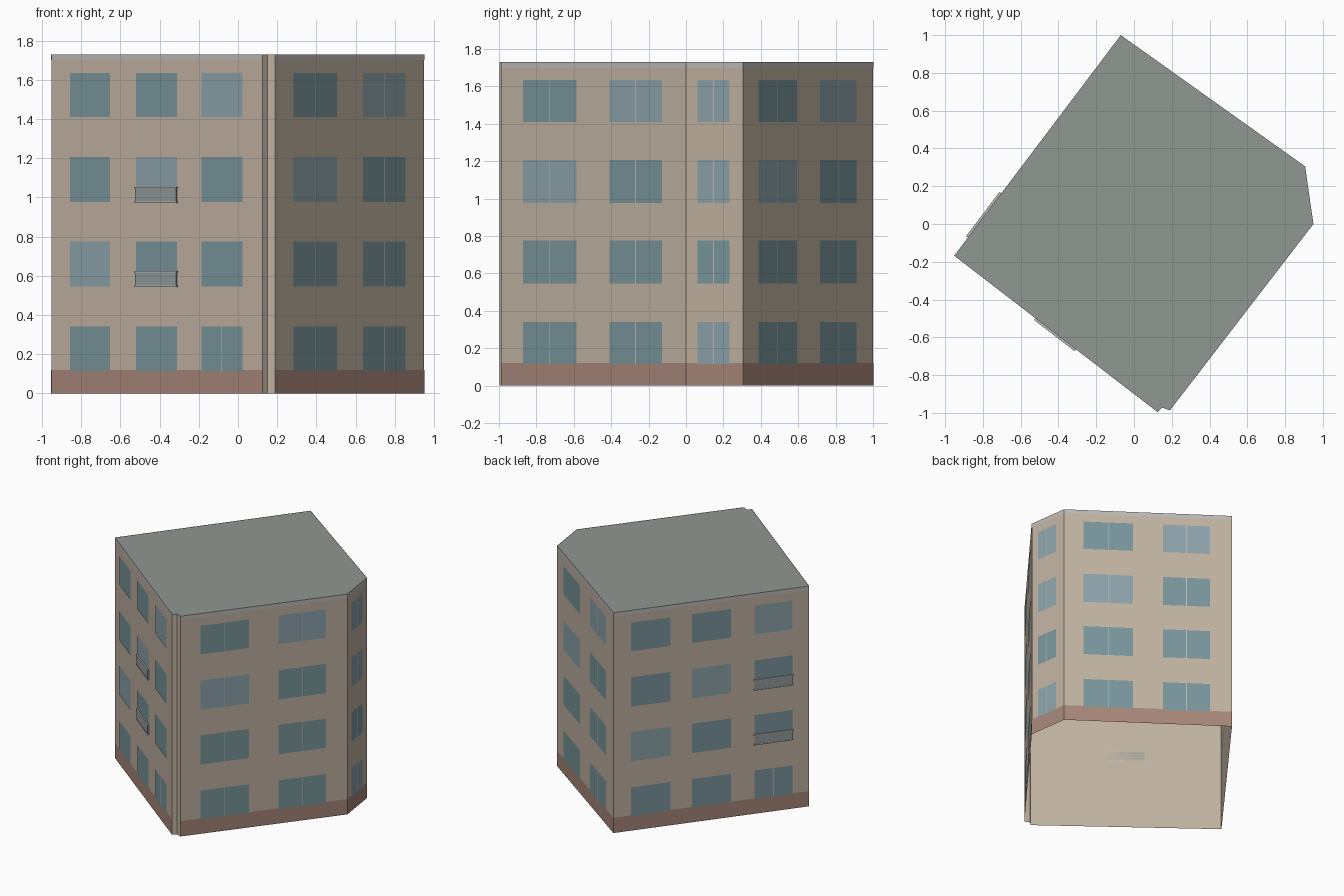
import bpy, bmesh
from mathutils import Vector

if "Cube" in bpy.data.objects:
    bpy.data.objects.remove(bpy.data.objects["Cube"])

H = 1.73
ROWS = [(0.115, 0.34), (0.545, 0.775), (0.975, 1.205), (1.41, 1.635)]
# Footprint, counter-clockwise: left, front corner with its notch, right, chamfer, back
A, B, C, D, E, F, G = [Vector(p) for p in (
    (-0.952, -0.168), (0.125, -0.996), (0.15, -0.972), (0.19, -0.987),
    (0.95, 0.0), (0.906, 0.305), (-0.07, 1.0))]
FOOTPRINT = [A, B, C, D, E, F, G]


def material(name, rgb):
    m = bpy.data.materials.new(name)
    m.diffuse_color = (*rgb, 1)
    m.use_nodes = True
    m.node_tree.nodes["Principled BSDF"].inputs["Base Color"].default_value = m.diffuse_color
    return m


WALL = material("plaster", (0.52, 0.44, 0.35))
ROOF = material("roof_grey", (0.28, 0.31, 0.29))
PLINTH = material("brown_base", (0.38, 0.24, 0.19))
TRIM = material("pale_trim", (0.50, 0.49, 0.47))
GLASS = material("glass", (0.19, 0.30, 0.33))
GLASS_LIGHT = material("glass_light", (0.26, 0.36, 0.40))
RAILING = material("railing_panel", (0.28, 0.33, 0.32))


def finish(bm, name, mat):
    me = bpy.data.meshes.new(name)
    bm.to_mesh(me)
    bm.free()
    me.materials.append(mat)
    ob = bpy.data.objects.new(name, me)
    bpy.context.collection.objects.link(ob)
    return ob


def wall_point(a, b, t, z, out):
    d = b - a
    n = Vector((d.y, -d.x)).normalized()
    p = a + d * t + n * out
    return Vector((p.x, p.y, z))


def panel(bm, a, b, t0, t1, z0, z1, out=0.002):
    """Flat rectangle lying just in front of the wall a-b."""
    bm.faces.new([bm.verts.new(wall_point(a, b, t, z, out))
                  for t, z in ((t0, z0), (t1, z0), (t1, z1), (t0, z1))])


def block(bm, a, b, t0, t1, z0, z1, depth):
    """Box standing out from the wall a-b."""
    q = [[bm.verts.new(wall_point(a, b, t, z, o))
          for t, z in ((t0, z0), (t1, z0), (t1, z1), (t0, z1))]
         for o in (0.0, depth)]
    bm.faces.new(q[1])
    bm.faces.new(q[0][::-1])
    for i in range(4):
        j = (i + 1) % 4
        bm.faces.new((q[0][i], q[0][j], q[1][j], q[1][i]))


# Wall shell, open underneath
bm = bmesh.new()
low = [bm.verts.new((p.x, p.y, 0)) for p in FOOTPRINT]
top = [bm.verts.new((p.x, p.y, H)) for p in FOOTPRINT]
for i in range(len(FOOTPRINT)):
    j = (i + 1) % len(FOOTPRINT)
    bm.faces.new((low[i], low[j], top[j], top[i]))
finish(bm, "walls", WALL)

# Flat roof
bm = bmesh.new()
bm.faces.new([bm.verts.new((p.x, p.y, H)) for p in FOOTPRINT])
finish(bm, "roof", ROOF)

# Facades: wall ends, window spans, light-glass row shift, double panes, balcony column
FACADES = [
    ("front", A, B, [(.09, .28), (.402, .596), (.712, .907)], 1, False, 1),
    ("right", D, E, [(.12, .41), (.587, .872)], 2, True, None),
    ("chamfer", E, F, [(.2, .76)], 2, True, None),
    ("rear", F, G, [(.115, .41), (.59, .87)], 2, True, None),
    ("left", G, A, [(.09, .29), (.40, .60), (.72, .915)], 1, False, 2),
]
for name, a, b, spans, shift, double, balcony in FACADES:
    # Base course and roof-edge band
    bm = bmesh.new()
    panel(bm, a, b, 0, 1, 0, 0.12, 0.0015)
    finish(bm, name + "_base", PLINTH)
    bm = bmesh.new()
    panel(bm, a, b, 0, 1, 1.70, H, 0.0015)
    finish(bm, name + "_roof_band", TRIM)

    dark, light, frames, rails, guards = [bmesh.new() for _ in range(5)]
    half = 0.0025 / (b - a).length
    for c, (t0, t1) in enumerate(spans):
        for r, (z0, z1) in enumerate(ROWS):
            bright = r == c + shift or (name == "chamfer" and r != 1)
            panel(light if bright else dark, a, b, t0, t1, z0, z1, 0.003)
            # Centre mullion
            if double or (c == len(spans) - 1 and r == 0):
                mid = (t0 + t1) / 2
                panel(frames, a, b, mid - half, mid + half, z0, z1, 0.004)
            # Shallow balcony guard with top and bottom rails
            if c == balcony and r in (1, 2):
                block(guards, a, b, t0, t1, z0, z0 + 0.075, 0.010)
                for z in (z0 - 0.003, z0 + 0.072):
                    block(rails, a, b, t0 - .003, t1 + .003, z, z + 0.007, 0.012)
    for part, mesh, mat in (("windows", dark, GLASS), ("windows_light", light, GLASS_LIGHT),
                            ("mullions", frames, TRIM), ("balcony_rails", rails, TRIM),
                            ("balcony_guards", guards, RAILING)):
        if mesh.faces:
            finish(mesh, name + "_" + part, mat)
        else:
            mesh.free()
